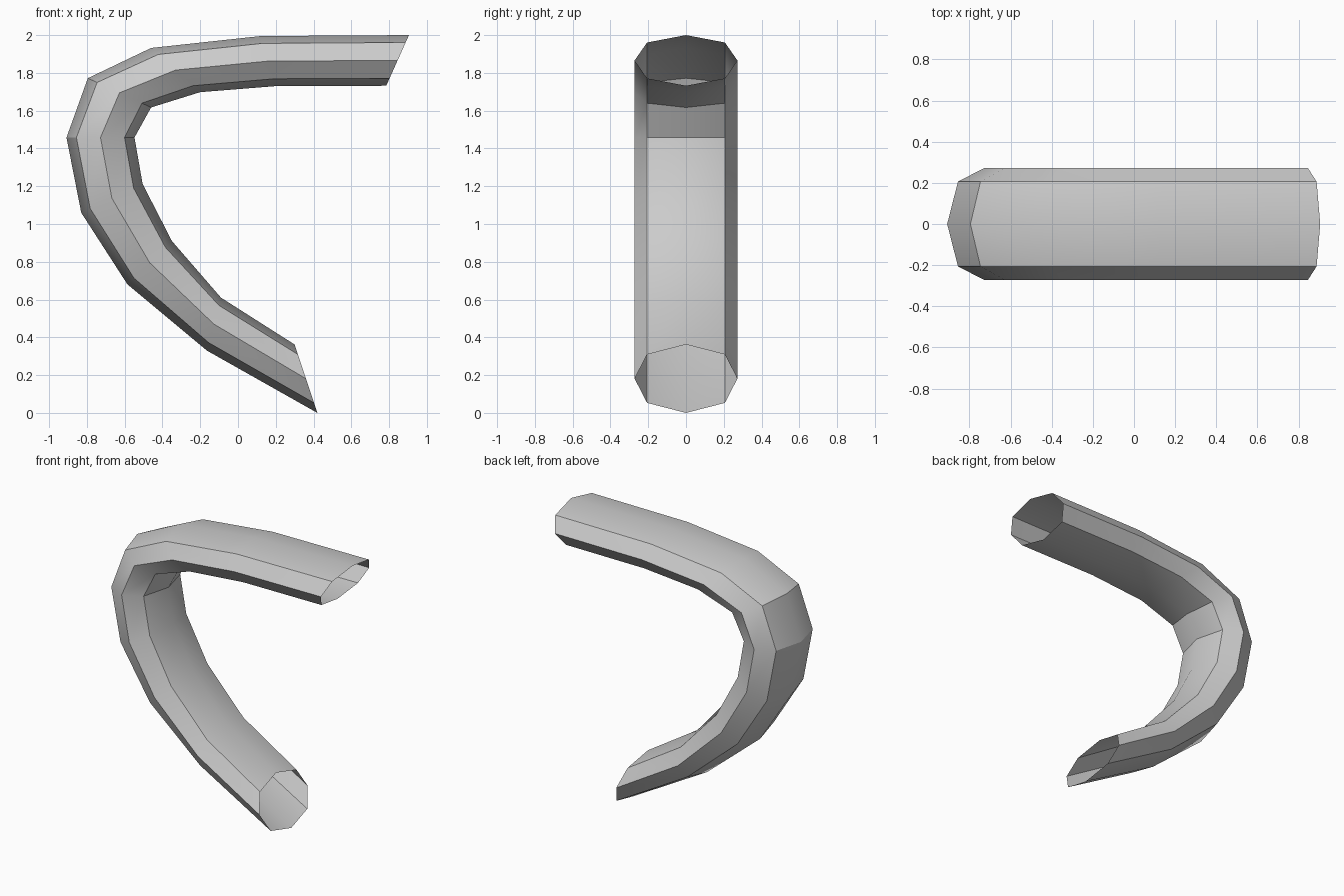
import bpy, bmesh, math
from mathutils import Vector

cube = bpy.data.objects.get("Cube")
if cube:
    bpy.data.objects.remove(cube, do_unlink=True)

# Material
grey = bpy.data.materials.new("plain grey")
grey.use_nodes = True
colour = (0.6, 0.6, 0.6, 1)
grey.diffuse_color = colour
grey.node_tree.nodes["Principled BSDF"].inputs["Base Color"].default_value = colour

# Bend profile: outer and inner curve of the tube, as (x, z)
outer = [(0.905, 2.0), (0.12, 1.995), (-0.46, 1.932), (-0.795, 1.772), (-0.908, 1.458),
         (-0.83, 1.06), (-0.585, 0.68), (-0.165, 0.33), (0.42, 0.0)]
inner = [(0.785, 1.732), (0.20, 1.73), (-0.20, 1.698), (-0.46, 1.617), (-0.548, 1.458),
         (-0.505, 1.212), (-0.35, 0.91), (-0.09, 0.61), (0.30, 0.362)]

# Eight-sided section: (position from inner to outer curve, y)
section = [(1, 0), (0.854, 0.206), (0.5, 0.272), (0.146, 0.206),
           (0, 0), (0.146, -0.206), (0.5, -0.272), (0.854, -0.206)]

# Open-ended tube, one ring per profile point
bm = bmesh.new()
rings = []
for (ox, oz), (ix, iz) in zip(outer, inner):
    rings.append([bm.verts.new(Vector((ix + (ox - ix) * t, y, iz + (oz - iz) * t)))
                  for t, y in section])
count = len(section)
for a, b in zip(rings, rings[1:]):
    for i in range(count):
        j = (i + 1) % count
        bm.faces.new((a[i], a[j], b[j], b[i]))
bmesh.ops.recalc_face_normals(bm, faces=bm.faces)
# Make the walls face away from the tube's centre line
face = bm.faces[:][0]
centre = sum((v.co for v in rings[0] + rings[1]), Vector()) / (2 * count)
if face.normal.dot(face.calc_center_median() - centre) < 0:
    bmesh.ops.reverse_faces(bm, faces=bm.faces)

mesh = bpy.data.meshes.new("bent_tube")
bm.to_mesh(mesh)
bm.free()
mesh.materials.append(grey)
tube = bpy.data.objects.new("bent_tube", mesh)
bpy.context.collection.objects.link(tube)

# Smooth along the bend, crisp along the long edges
bpy.ops.object.select_all(action='DESELECT')
tube.select_set(True)
bpy.context.view_layer.objects.active = tube
bpy.ops.object.shade_smooth_by_angle(angle=math.radians(30))
